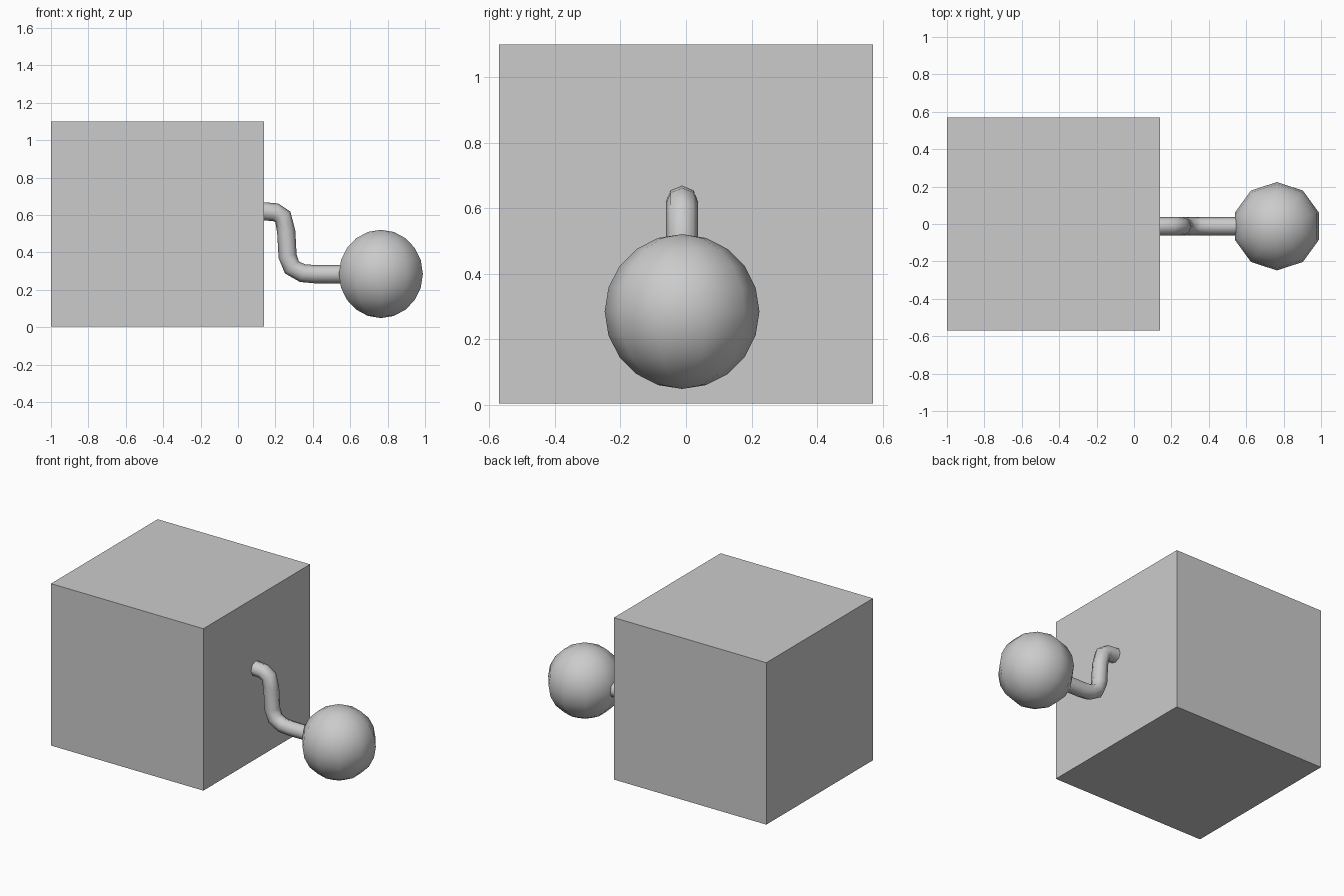
import bpy

if "Cube" in bpy.data.objects:
    bpy.data.objects.remove(bpy.data.objects["Cube"])

# Large cube body, flat faces
bpy.ops.mesh.primitive_cube_add(size=1, location=(-0.43, 0, 0.5525))
body = bpy.context.object
body.name = "cube_body"
body.scale = (1.14, 1.14, 1.095)

# Low-sided ball on the end of the pipe
bpy.ops.mesh.primitive_uv_sphere_add(segments=10, ring_count=10, radius=0.236,
                                     location=(0.764, -0.012, 0.285))
ball = bpy.context.object
ball.name = "ball"
bpy.ops.object.shade_smooth()

# Bent eight-sided pipe joining cube and ball (x, z centre line)
path = [(0.13, 0.62), (0.20, 0.615), (0.24, 0.59), (0.258, 0.51), (0.265, 0.38),
        (0.288, 0.32), (0.345, 0.289), (0.41, 0.284), (0.56, 0.284)]
curve = bpy.data.curves.new("pipe", 'CURVE')
curve.dimensions = '3D'
curve.twist_mode = 'MINIMUM'
curve.bevel_depth = 0.049
curve.bevel_resolution = 2
spline = curve.splines.new('POLY')
spline.points.add(len(path) - 1)
for point, (x, z) in zip(spline.points, path):
    point.co = (x, -0.012, z, 1)
spline.use_smooth = True
pipe = bpy.data.objects.new("bent_pipe", curve)
bpy.context.collection.objects.link(pipe)
bpy.ops.object.select_all(action='DESELECT')
pipe.select_set(True)
bpy.context.view_layer.objects.active = pipe
bpy.ops.object.convert(target='MESH')
bpy.ops.object.shade_smooth()
